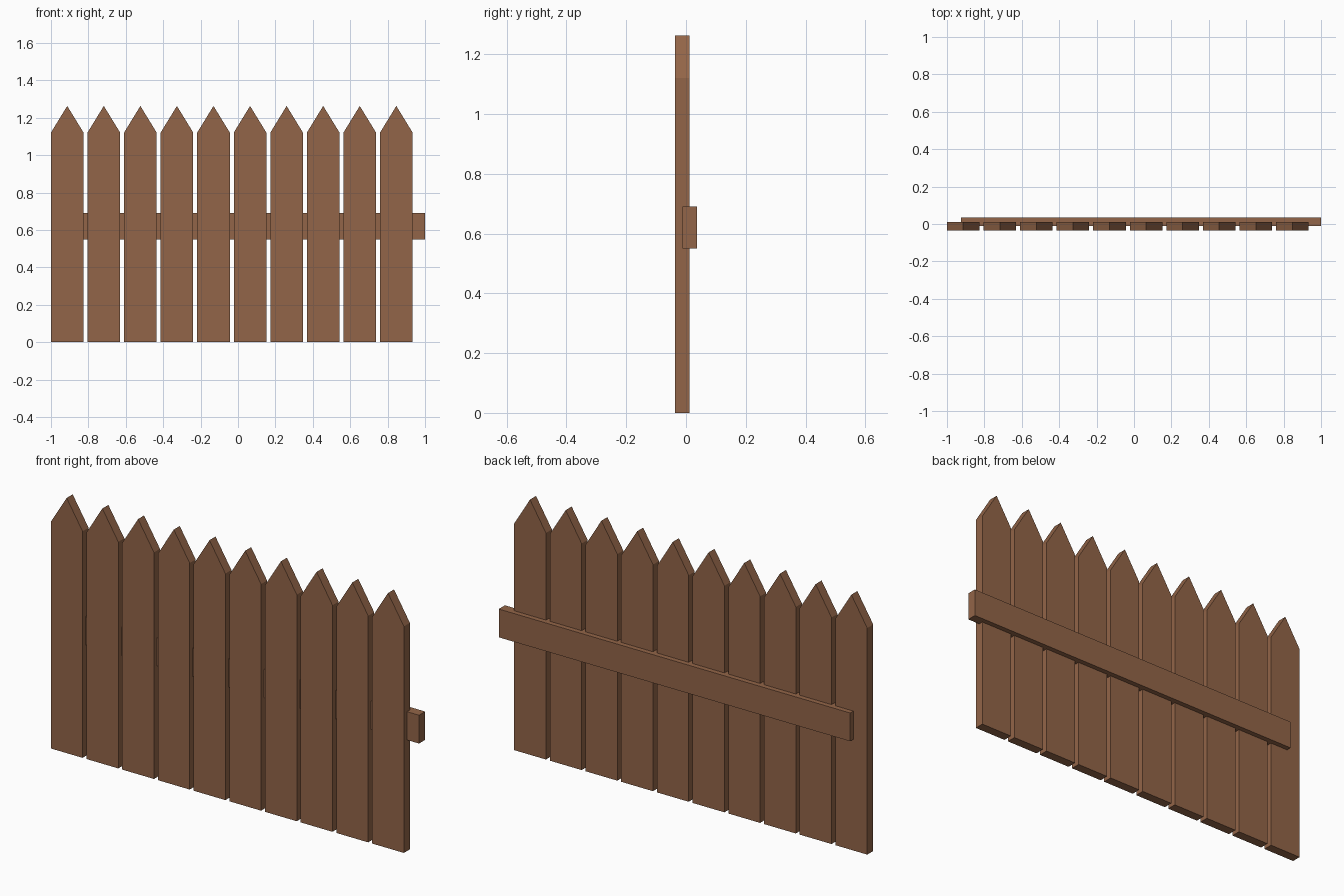
import bpy, bmesh

if "Cube" in bpy.data.objects:
    bpy.data.objects.remove(bpy.data.objects["Cube"])

wood = bpy.data.materials.new("brown_wood")
wood.diffuse_color = (0.29, 0.13, 0.065, 1)
wood.use_nodes = True
wood.node_tree.nodes["Principled BSDF"].inputs["Base Color"].default_value = wood.diffuse_color


def board(name, profile, y0, y1, x=0.0):
    """Extrude an XZ outline from y0 to y1 and place it at x."""
    bm = bmesh.new()
    face = bm.faces.new([bm.verts.new((px, y0, pz)) for px, pz in profile])
    ext = bmesh.ops.extrude_face_region(bm, geom=[face])
    verts = [v for v in ext["geom"] if isinstance(v, bmesh.types.BMVert)]
    bmesh.ops.translate(bm, vec=(0, y1 - y0, 0), verts=verts)
    bmesh.ops.recalc_face_normals(bm, faces=bm.faces[:])
    mesh = bpy.data.meshes.new(name)
    bm.to_mesh(mesh)
    bm.free()
    mesh.materials.append(wood)
    obj = bpy.data.objects.new(name, mesh)
    obj.location.x = x
    bpy.context.collection.objects.link(obj)


# Pointed pickets
W, SHOULDER, TIP, PITCH = 0.174, 1.121, 1.263, 0.1955
picket = [(-W / 2, 0), (W / 2, 0), (W / 2, SHOULDER), (0, TIP), (-W / 2, SHOULDER)]
for i in range(10):
    board(f"picket_{i + 1}", picket, -0.036, 0.011, -1 + W / 2 + i * PITCH)

# Horizontal rail, let slightly into the back of the pickets
board("rail", [(-0.924, 0.55), (1, 0.55), (1, 0.69), (-0.924, 0.69)], -0.012, 0.036)
